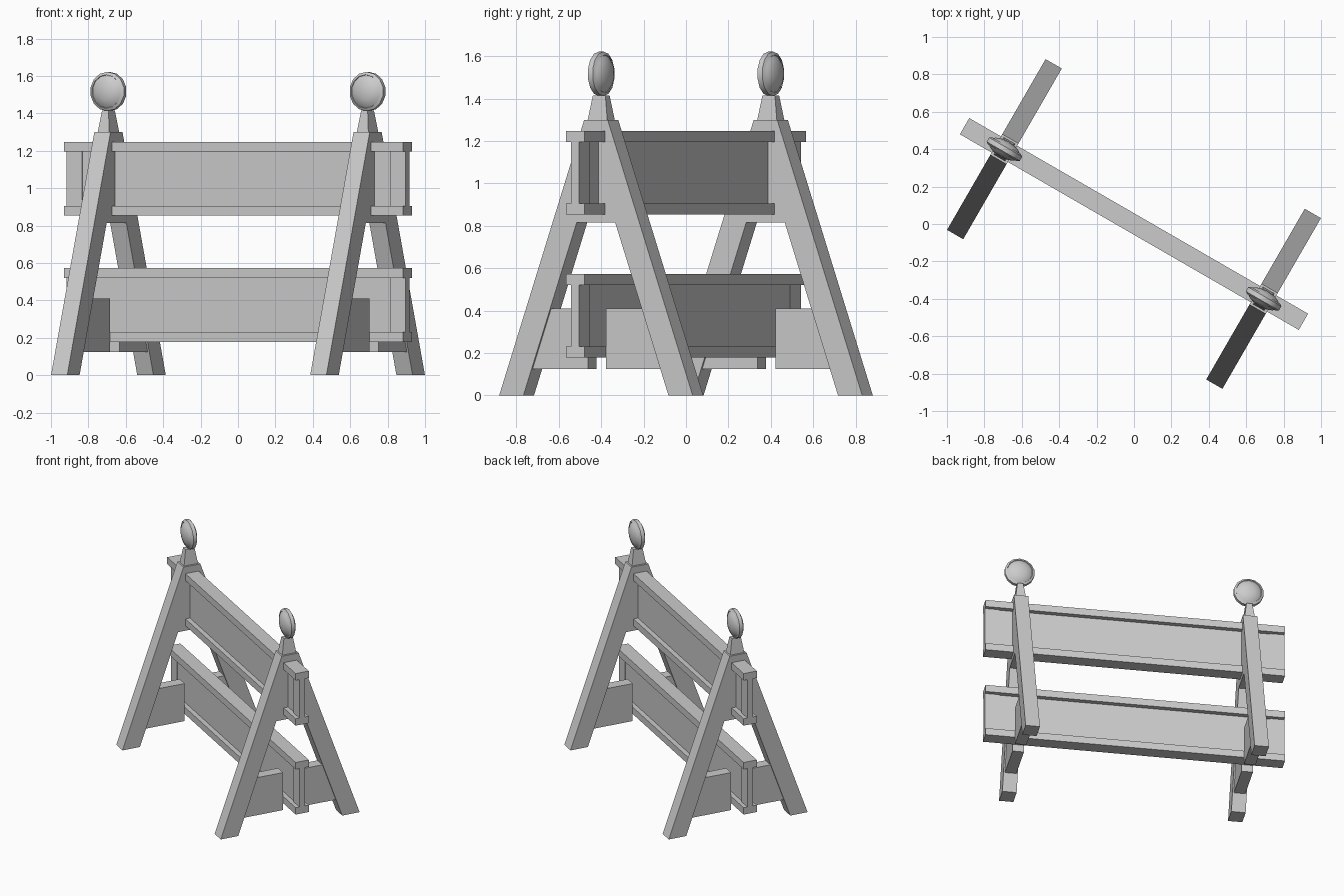
import bpy, bmesh
from math import radians
from mathutils import Matrix, Vector

if "Cube" in bpy.data.objects:
    bpy.data.objects.remove(bpy.data.objects["Cube"])

TURN = Matrix.Rotation(radians(-30), 4, 'Z')   # whole barricade stands diagonally

grey = bpy.data.materials.new("plain_grey")
grey.use_nodes = True
grey.diffuse_color = (0.6, 0.6, 0.6, 1)
grey.node_tree.nodes["Principled BSDF"].inputs["Base Color"].default_value = (0.6, 0.6, 0.6, 1)


def finish(name, bm):
    bmesh.ops.recalc_face_normals(bm, faces=bm.faces)
    bm.transform(TURN)
    mesh = bpy.data.meshes.new(name)
    bm.to_mesh(mesh)
    bm.free()
    mesh.materials.append(grey)
    ob = bpy.data.objects.new(name, mesh)
    bpy.context.collection.objects.link(ob)
    return ob


def add_prism(bm, outline, x, half):
    """Extrude a (y, z) outline along x, centred on x."""
    face = bm.faces.new([bm.verts.new((x - half, y, z)) for y, z in outline])
    new = bmesh.ops.extrude_face_region(bm, geom=[face])["geom"]
    bmesh.ops.translate(bm, vec=(2 * half, 0, 0),
                        verts=[v for v in new if isinstance(v, bmesh.types.BMVert)])


def add_box(bm, x0, x1, half_y, z0, z1):
    outline = [(-half_y, z0), (half_y, z0), (half_y, z1), (-half_y, z1)]
    add_prism(bm, outline, (x0 + x1) / 2, (x1 - x0) / 2)


# Boards: thin panel with thicker ends between two rails
def board(name, bottom):
    bm = bmesh.new()
    top, rail, end, step = bottom + 0.395, 0.052, 1.046, 0.95
    add_box(bm, -end, end, 0.05, bottom, bottom + rail)
    add_box(bm, -end, end, 0.05, top - rail, top)
    add_box(bm, -step, step, 0.015, bottom + rail, top - rail)
    for x0, x1 in ((-end, -step), (step, end)):
        add_box(bm, x0, x1, 0.022, bottom + rail, top - rail)
    finish(name, bm)


board("upper_board", 0.853)
board("lower_board", 0.178)


# Trestles: A-shaped legs, split cross tie, tapered cap and disc lamp
def trestle(side, x):
    half = [(0.064, 1.3), (0.527, 0), (0.395, 0), (0.105, 0.815)]
    bm = bmesh.new()
    add_prism(bm, half + [(-y, z) for y, z in reversed(half)], x, 0.05)
    finish(side + "_legs", bm)

    bm = bmesh.new()
    for s in (-1, 1):
        add_prism(bm, [(s * 0.05, 0.125), (s * 0.37, 0.125),
                       (s * 0.27, 0.41), (s * 0.05, 0.41)], x, 0.04)
    finish(side + "_cross_tie", bm)

    bm = bmesh.new()
    bmesh.ops.create_cube(bm, size=2)
    for v in bm.verts:
        a, b, z = (0.02, 0.034, 1.415) if v.co.z > 0 else (0.036, 0.054, 1.295)
        v.co = (x + v.co.x * a, v.co.y * b, z)
    finish(side + "_cap", bm)

    # Lamp: lens profile (radius, depth) spun around the y axis
    bm = bmesh.new()
    lens = [(0, 0.047), (0.045, 0.041), (0.073, 0.03), (0.088, 0.018), (0.09, 0.022), (0.105, 0.013)]
    profile = lens + [(r, -d) for r, d in reversed(lens)]
    centre = Vector((x, 0, 1.517))
    verts = [bm.verts.new(centre + Vector((0, d, r))) for r, d in profile]
    edges = [bm.edges.new(pair) for pair in zip(verts, verts[1:])]
    bmesh.ops.spin(bm, geom=verts + edges, cent=centre, axis=(0, 1, 0),
                   angle=radians(360), steps=14, use_duplicate=False)
    bmesh.ops.remove_doubles(bm, verts=bm.verts, dist=0.0005)
    lamp = finish(side + "_lamp", bm)
    bpy.ops.object.select_all(action='DESELECT')
    lamp.select_set(True)
    bpy.context.view_layer.objects.active = lamp
    bpy.ops.object.shade_smooth_by_angle(angle=radians(32))


trestle("left", 0.8)
trestle("right", -0.8)
